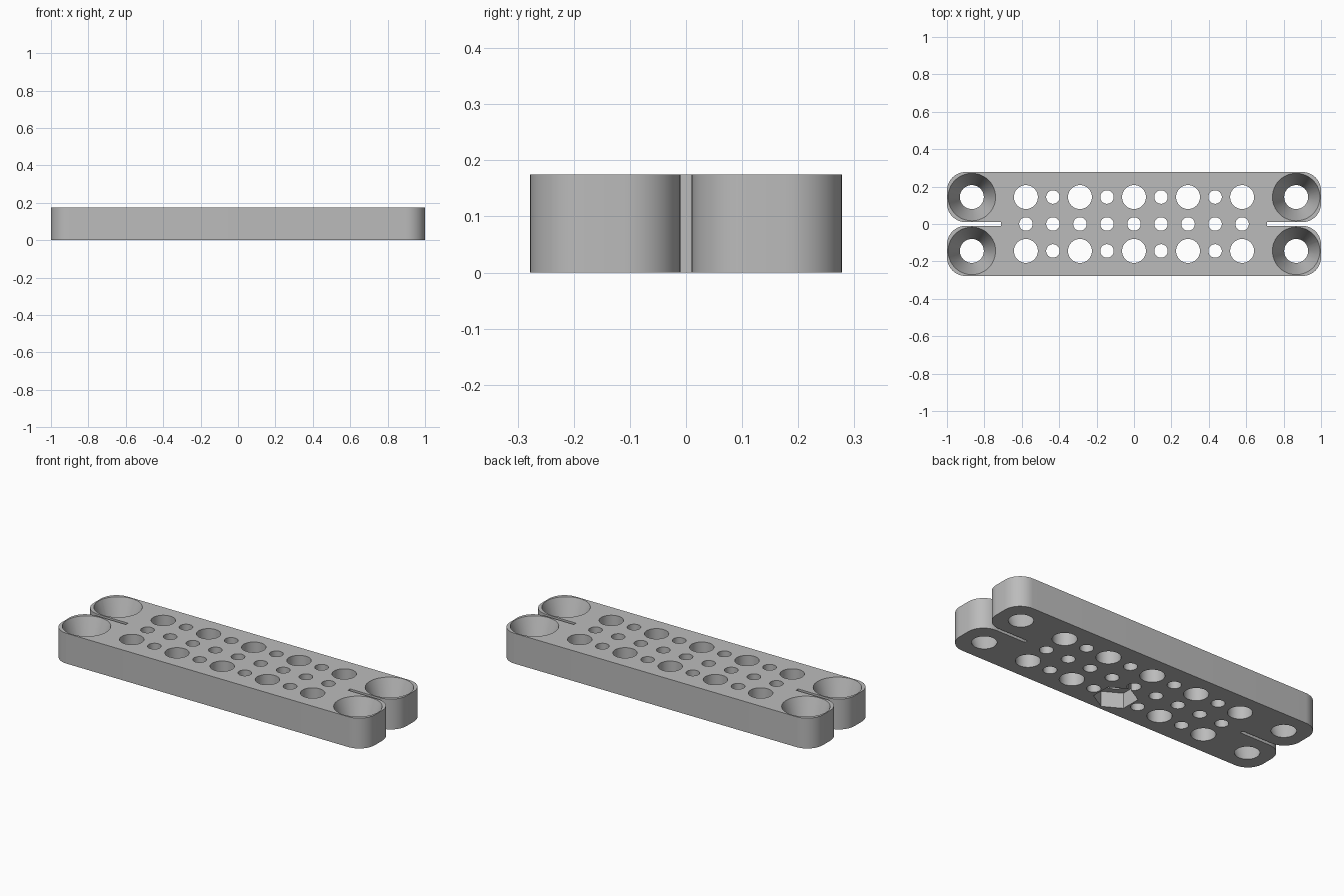
import bpy, bmesh, math
from mathutils import Matrix

cube = bpy.data.objects.get("Cube")
if cube:
    bpy.data.objects.remove(cube, do_unlink=True)

THICK, PITCH, ROW = 0.175, 0.289, 0.144
END_X, HALF_W, SLOT_X, SLOT_Y, CORNER = 1.0, 0.278, 0.71, 0.01, 0.1
SCREW_X = 0.867

grey = bpy.data.materials.new("plain_grey")
grey.use_nodes = True
colour = (0.5, 0.5, 0.5, 1)
grey.diffuse_color = colour
grey.node_tree.nodes["Principled BSDF"].inputs["Base Color"].default_value = colour


def make_object(name, bm):
    bmesh.ops.recalc_face_normals(bm, faces=bm.faces)
    mesh = bpy.data.meshes.new(name)
    bm.to_mesh(mesh)
    bm.free()
    mesh.materials.append(grey)
    obj = bpy.data.objects.new(name, mesh)
    bpy.context.collection.objects.link(obj)
    return obj


def arc(cx, cy, start):
    """Quarter circle, counter-clockwise from the start angle in degrees."""
    angles = [math.radians(start + 90 * i / 12) for i in range(13)]
    return [(cx + CORNER * math.cos(a), cy + CORNER * math.sin(a)) for a in angles]


def add_cutter(bm, x, y, z0, z1, r0, r1, sides=48):
    """Vertical cylinder, cone or prism between two heights."""
    bmesh.ops.create_cone(bm, cap_ends=True, segments=sides, radius1=r0, radius2=r1,
                          depth=z1 - z0,
                          matrix=Matrix.Translation((x, y, (z0 + z1) / 2))
                          @ Matrix.Rotation(math.pi / 2, 4, 'Z'))


def cut(obj, name, bm):
    cutter = make_object(name, bm)
    cutter.hide_render = True
    mod = obj.modifiers.new(name, 'BOOLEAN')
    mod.operation = 'DIFFERENCE'
    mod.solver = 'EXACT'
    mod.object = cutter
    graph = bpy.context.evaluated_depsgraph_get()
    result = bpy.data.meshes.new_from_object(obj.evaluated_get(graph))
    obj.modifiers.clear()
    obj.data = result
    bpy.data.objects.remove(cutter, do_unlink=True)


# Plate outline: two rounded lobes at each end, separated by a slot
cx, outer, inner = END_X - CORNER, HALF_W - CORNER, SLOT_Y + CORNER
right_end = (arc(cx, -outer, -90) + arc(cx, -inner, 0)
             + [(SLOT_X, -SLOT_Y), (SLOT_X, SLOT_Y)]
             + arc(cx, inner, -90) + arc(cx, outer, 0))
outline = right_end + [(-x, -y) for x, y in right_end]
bm = bmesh.new()
face = bm.faces.new([bm.verts.new((x, y, 0)) for x, y in outline])
top = bmesh.ops.extrude_face_region(bm, geom=[face])
bmesh.ops.translate(bm, vec=(0, 0, THICK),
                    verts=[v for v in top["geom"] if isinstance(v, bmesh.types.BMVert)])
plate = make_object("perforated_plate", bm)

# Through holes: large and small alternate in the outer rows
BIG, SMALL, OVER = 0.064, 0.036, 0.02
bm = bmesh.new()
for i in range(-4, 5):
    x = i * PITCH / 2
    add_cutter(bm, x, 0, -OVER, THICK + OVER, SMALL, SMALL)
    for y in (-ROW, ROW):
        r = SMALL if i % 2 else BIG
        add_cutter(bm, x, y, -OVER, THICK + OVER, r, r)

# Conical screw seats at the four lobes
slope = (0.127 - BIG) / THICK * OVER
for x in (-SCREW_X, SCREW_X):
    for y in (-ROW, ROW):
        add_cutter(bm, x, y, -OVER, THICK + OVER, BIG - slope, 0.127 + slope)
cut(plate, "hole_cutter", bm)

# Hexagonal nut pockets on the underside, staggered between the rows
bm = bmesh.new()
for i in range(-2, 3):
    add_cutter(bm, i * PITCH, ROW if i % 2 else -ROW, -OVER, 0.088, 0.114, 0.114, 6)
bmesh.ops.rotate(bm, verts=bm.verts, cent=(0, 0, 0), matrix=Matrix.Identity(3))
for v in bm.verts:
    # turn each hexagon so that its corners point along the plate
    i = round(v.co.x / PITCH)
    cxy = (i * PITCH, ROW if i % 2 else -ROW)
    dx, dy = v.co.x - cxy[0], v.co.y - cxy[1]
    v.co.x, v.co.y = cxy[0] + dy, cxy[1] + dx
cut(plate, "pocket_cutter", bm)

bpy.context.view_layer.objects.active = plate
plate.select_set(True)
bpy.ops.object.shade_smooth_by_angle(angle=math.radians(30))
